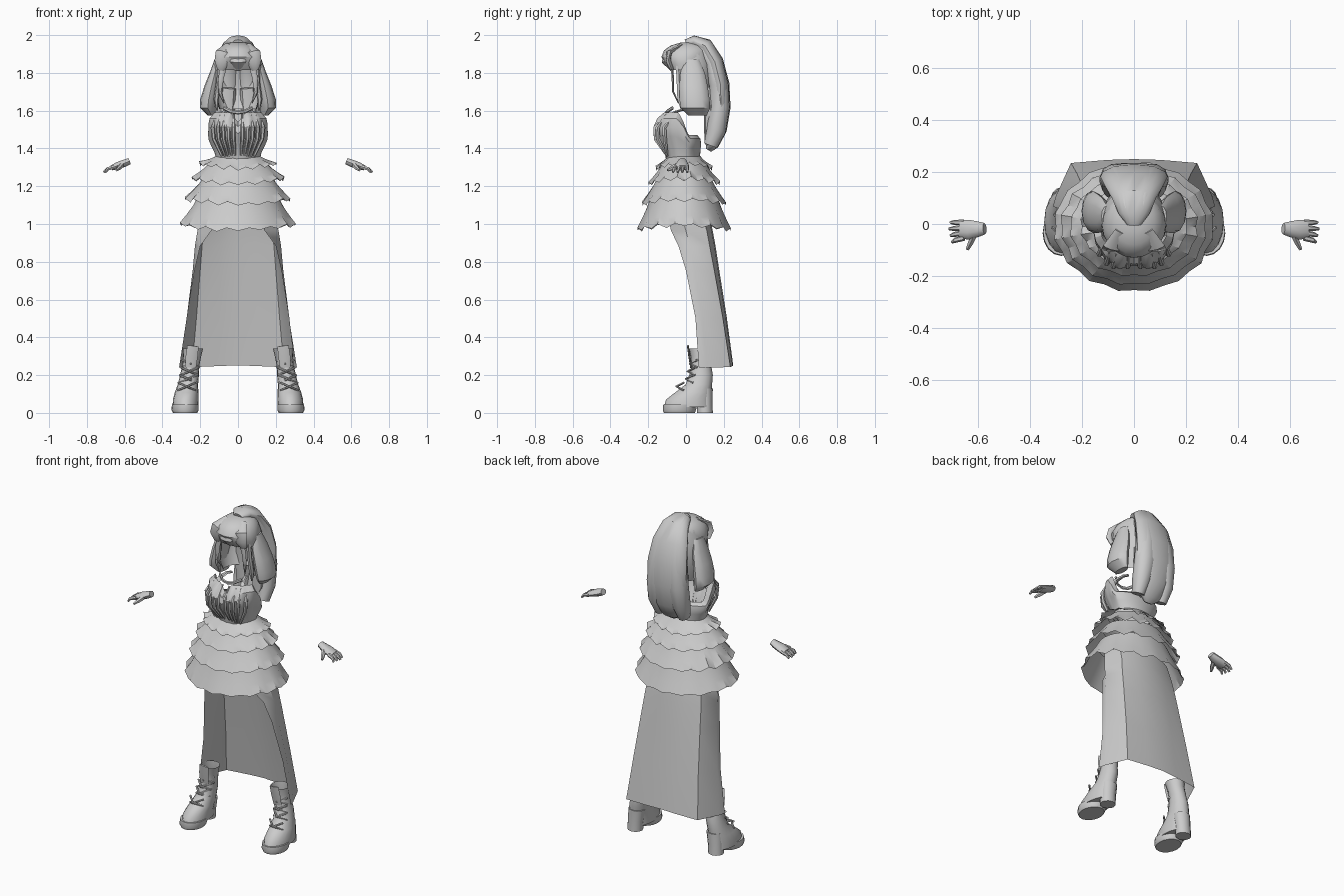
import bpy, math, random
from mathutils import Vector

random.seed(4)
grey = bpy.data.materials.new("plain_grey")
grey.diffuse_color = (0.6, 0.6, 0.6, 1)


def make(name, rows, closed=True, caps=(False, False), angle=40):
    """Skin a list of equally long point rows into one surface."""
    n = len(rows[0])
    verts = [tuple(p) for r in rows for p in r]
    faces = []
    for i in range(len(rows) - 1):
        for j in range(n if closed else n - 1):
            k = (j + 1) % n
            faces.append((i * n + j, i * n + k, (i + 1) * n + k, (i + 1) * n + j))
    if caps[0]:
        faces.append(tuple(reversed(range(n))))
    if caps[1]:
        faces.append(tuple(range((len(rows) - 1) * n, len(rows) * n)))
    me = bpy.data.meshes.new(name)
    me.from_pydata(verts, [], faces)
    me.materials.append(grey)
    ob = bpy.data.objects.new(name, me)
    bpy.context.collection.objects.link(ob)
    bpy.ops.object.select_all(action='DESELECT')
    ob.select_set(True)
    bpy.context.view_layer.objects.active = ob
    bpy.ops.object.shade_smooth_by_angle(angle=math.radians(angle))
    return ob


def ring(cx, cy, z, rx, ry, n=16):
    return [(cx + rx * math.cos(2 * math.pi * j / n), cy + ry * math.sin(2 * math.pi * j / n), z)
            for j in range(n)]


def stack(name, specs, n=16, caps=(True, True)):
    return make(name, [ring(*s, n=n) for s in specs], caps=caps)


def tube(name, path, radii, n=8, side=(1, 0, 0)):
    """Elliptical tube along a path; radii are (along side, across) pairs."""
    pts = [Vector(p) for p in path]
    rows = []
    for i, p in enumerate(pts):
        t = (pts[min(i + 1, len(pts) - 1)] - pts[max(i - 1, 0)]).normalized()
        u = Vector(side)
        u = (u - t * u.dot(t)).normalized()
        v = t.cross(u)
        a, b = radii[i]
        rows.append([p + u * a * math.cos(2 * math.pi * j / n) + v * b * math.sin(2 * math.pi * j / n)
                     for j in range(n)])
    return make(name, rows, caps=(True, True))


# ruffled overskirt: (top z, rx, ry) to (hem z, rx, ry)
tiers = [(1.36, .115, .085, 1.295, .205, .15), (1.325, .15, .11, 1.215, .245, .19),
         (1.25, .18, .14, 1.105, .28, .222), (1.15, .21, .175, .97, .305, .248)]
N = 32
for i, (z0, x0, y0, z1, x1, y1) in enumerate(tiers):
    wave = [(1 if j % 2 else -1) * random.uniform(.3, 1) for j in range(N)]
    rows = []
    for t in (0, .35, .7, 1):
        f = t ** 1.1
        row = []
        for j in range(N):
            a = 2 * math.pi * j / N
            k = 1 + .028 * wave[j] * t
            lift = .025 * t * abs(math.cos(a)) ** 2 + .014 * wave[j] * t * t
            row.append(((x0 + (x1 - x0) * f) * k * math.cos(a),
                        -.01 + (y0 + (y1 - y0) * f) * k * math.sin(a), z0 + (z1 - z0) * t + lift))
        rows.append(row)
    make(f"skirt_ruffle_{i + 1}", rows, angle=35)

# long back skirt, open at the front: half section, mirrored per level
levels = [(1.06, [(.1, -.1), (.19, -.03), (.17, .08), (.09, .115), (0, .12)]),
          (.96, [(.14, -.08), (.215, .0), (.18, .11), (.1, .135), (0, .14)]),
          (.88, [(.2, -.04), (.228, .02), (.19, .125), (.1, .15), (0, .155)]),
          (.75, [(.23, .0), (.24, .045), (.2, .15), (.1, .17), (0, .175)]),
          (.5, [(.27, .05), (.272, .085), (.22, .195), (.1, .21), (0, .215)]),
          (.24, [(.312, .068), (.3, .11), (.243, .235), (.1, .247), (0, .25)])]
rows = []
for z, half in levels:
    rows.append([(x, y, z + .012 * (1 - x / .3)) for x, y in half]
                + [(-x, y, z + .012 * (1 - x / .3)) for x, y in reversed(half[:-1])])
make("long_skirt", rows, closed=False, angle=50)

# bodice: pleated bust in front, low open back
body = [(0, .115, .095, .085), (.25, .125, .115, .085), (.5, .145, .155, .088),
        (.7, .158, .172, .09), (.88, .157, .15, .085), (1, .13, .112, .07)]
M = 64
rows = []
for t, rx, front, back in body:
    row = []
    for j in range(M):
        a = 2 * math.pi * j / M
        s, c = math.sin(a), math.cos(a)
        f = max(0, -s)
        top = 1.47 + .12 * min(1, max(0, .35 - s) / .6) ** 1.2
        top -= .05 * max(0, 1 - abs(c) / .3) if s < 0 else 0
        bust = 1 - .17 * math.exp(-(c / .22) ** 2) * f * math.sin(math.pi * min(1, t))
        k = bust * (1 + .03 * math.cos(16 * a) * f * min(1, t * 2))
        row.append((rx * k * c, -.01 + (front if s < 0 else back) * k * s, 1.335 + (top - 1.335) * t))
    rows.append(row)
make("bodice", rows, angle=30)
# ruffled cups and collar straps
for s in (-1, 1):
    for i in range(5):
        x = s * (.022 + .025 * i)
        y = -.165 + .012 * max(0, i - 2) ** 2
        tube("bodice_pleat", [(x * .7, -.1, 1.36), (x * 1.05, y + .005, 1.45), (x * 1.1, y + .002, 1.51),
                              (x * .95, y + .05, 1.58)], [(.007, .007), (.01, .012), (.011, .012), (.004, .004)], 6)
    tube("neck_strap", [(s * .10, -.09, 1.54), (s * .075, -.065, 1.59), (s * .06, -.02, 1.605), (s * .05, .01, 1.60)],
         [(.018, .008), (.014, .007), (.012, .007), (.01, .006)], 6)
tube("neckline", [(-.075, -.07, 1.615), (-.035, -.1, 1.595), (0, -.105, 1.59), (.035, -.1, 1.595), (.075, -.07, 1.615)],
     [(.01, .006)] * 5, 6, (0, 0, 1))

# hair cap with overhanging fringe
stack("hair_cap", [(0, -.012, 1.815, .122, .075), (0, -.006, 1.85, .125, .108), (0, -.004, 1.885, .122, .126),
                   (0, .004, 1.92, .105, .12), (0, .01, 1.945, .08, .09), (0, .015, 1.96, .04, .045)],
      20, (False, True))
# back hair shell, open at the face
rows = []
for z, rx, ry in [(1.92, .1, .1), (1.85, .125, .12), (1.76, .13, .125), (1.68, .12, .11), (1.61, .10, .09)]:
    rows.append([(rx * math.cos(a), .02 + ry * math.sin(a), z)
                 for a in [math.radians(-20 + 220 * j / 16) for j in range(17)]])
make("back_hair", rows, closed=False)
# side locks, forelocks
for s in (-1, 1):
    stack("side_lock", [(s * .105, .03, 1.87, .02, .04), (s * .122, .035, 1.80, .028, .065),
                        (s * .14, .04, 1.73, .038, .075), (s * .155, .045, 1.66, .045, .08),
                        (s * .16, .05, 1.615, .042, .078), (s * .14, .06, 1.575, .02, .05)], 12)
    tube("forelock", [(s * .075, -.075, 1.85), (s * .09, -.07, 1.77), (s * .095, -.068, 1.70), (s * .075, -.04, 1.64)],
         [(.02, .008), (.014, .007), (.012, .006), (.003, .003)], 6)
    tube("inner_lock", [(s * .1, -.04, 1.84), (s * .105, -.035, 1.74), (s * .115, -.03, 1.66), (s * .11, -.02, 1.60)],
         [(.014, .016), (.013, .016), (.014, .018), (.004, .006)], 6)
# fringe locks
for x in (-.075, 0, .075):
    tube("fringe_lock", [(x * .6, -.03, 1.945), (x, -.105 + abs(x) * .2, 1.905), (x * 1.1, -.115 + abs(x) * .3, 1.86),
                         (x * 1.2, -.075, 1.815)], [(.03, .01), (.045, .015), (.042, .015), (.02, .008)], 10)

# high ponytail, three overlapping strands
pony = [(.0, 1.955), (.04, 1.968), (.10, 1.945), (.152, 1.86), (.182, 1.74), (.186, 1.62), (.168, 1.5), (.138, 1.42), (.12, 1.39)]
wide = [(.03, .022), (.06, .03), (.085, .042), (.115, .046), (.13, .048), (.13, .05), (.105, .048), (.07, .035), (.025, .015)]
tube("ponytail", [(0, y, z) for y, z in pony], wide, 16)
for s in (-1, 1):
    tube("ponytail_strand", [(s * (.02 + .012 * min(i, 5)), y - .008, z - .005) for i, (y, z) in enumerate(pony[1:-1])],
         [(a * .5, b * 1.1) for a, b in wide[1:-1]], 10)
    tube("nape_lock", [(s * .05, .11, 1.72), (s * .06, .13, 1.62), (s * .055, .125, 1.5), (s * .04, .11, 1.42)],
         [(.04, .02), (.045, .035), (.04, .03), (.01, .01)], 8)

for s in (-1, 1):
    # boots: upper, platform, heel, laces, tongue
    stack("boot_upper", [(s * .278, .008, .03, .068, .125), (s * .277, .012, .07, .068, .118),
                         (s * .272, .04, .11, .062, .095), (s * .265, .068, .15, .054, .07),
                         (s * .257, .08, .2, .05, .062), (s * .25, .082, .25, .045, .052),
                         (s * .243, .075, .3, .048, .05), (s * .238, .07, .34, .053, .055)], 16, (True, False))
    stack("boot_platform", [(s * .28, -.035, 0, .064, .082), (s * .28, -.035, .015, .072, .088),
                            (s * .279, -.03, .045, .071, .09)], 16)
    stack("boot_heel", [(s * .275, .1, 0, .045, .042), (s * .272, .1, .06, .046, .04), (s * .265, .095, .13, .05, .047)], 12)
    tube("boot_tongue", [(s * .25, .028, .24), (s * .245, .018, .3), (s * .238, .01, .355)],
         [(.028, .006), (.032, .006), (.03, .005)], 8)
    for z, y in ((.12, -.048), (.16, .002), (.2, .012), (.24, .024)):
        for d in (-1, 1):
            cx = s * (.275 - (z - .1) * .18)
            tube("boot_lace", [(cx - d * .045, y + .036, z), (cx, y - .003, z + .02), (cx + d * .045, y + .036, z + .04)],
                 [(.006, .006)] * 3, 6, (0, 0, 1))
    # hands: wrist and palm, four fingers, thumb
    tube("hand_palm", [(s * .575, -.018, 1.333), (s * .60, -.02, 1.322), (s * .635, -.022, 1.31), (s * .67, -.02, 1.297)],
         [(.022, .018), (.03, .02), (.038, .02), (.036, .014)], 10, (0, 1, 0))
    for i in range(4):
        y = .006 - .02 * i
        tip = .712 - .006 * abs(i - 1)
        tube("finger", [(s * .655, y, 1.302), (s * .69, y - .003 * i, 1.292), (s * tip, y - .005 * i, 1.274)],
             [(.011, .011), (.01, .01), (.006, .006)], 6, (0, 1, 0))
    tube("thumb", [(s * .615, -.04, 1.312), (s * .628, -.07, 1.298), (s * .642, -.098, 1.285)],
         [(.016, .014), (.013, .012), (.007, .007)], 6, (0, 0, 1))
